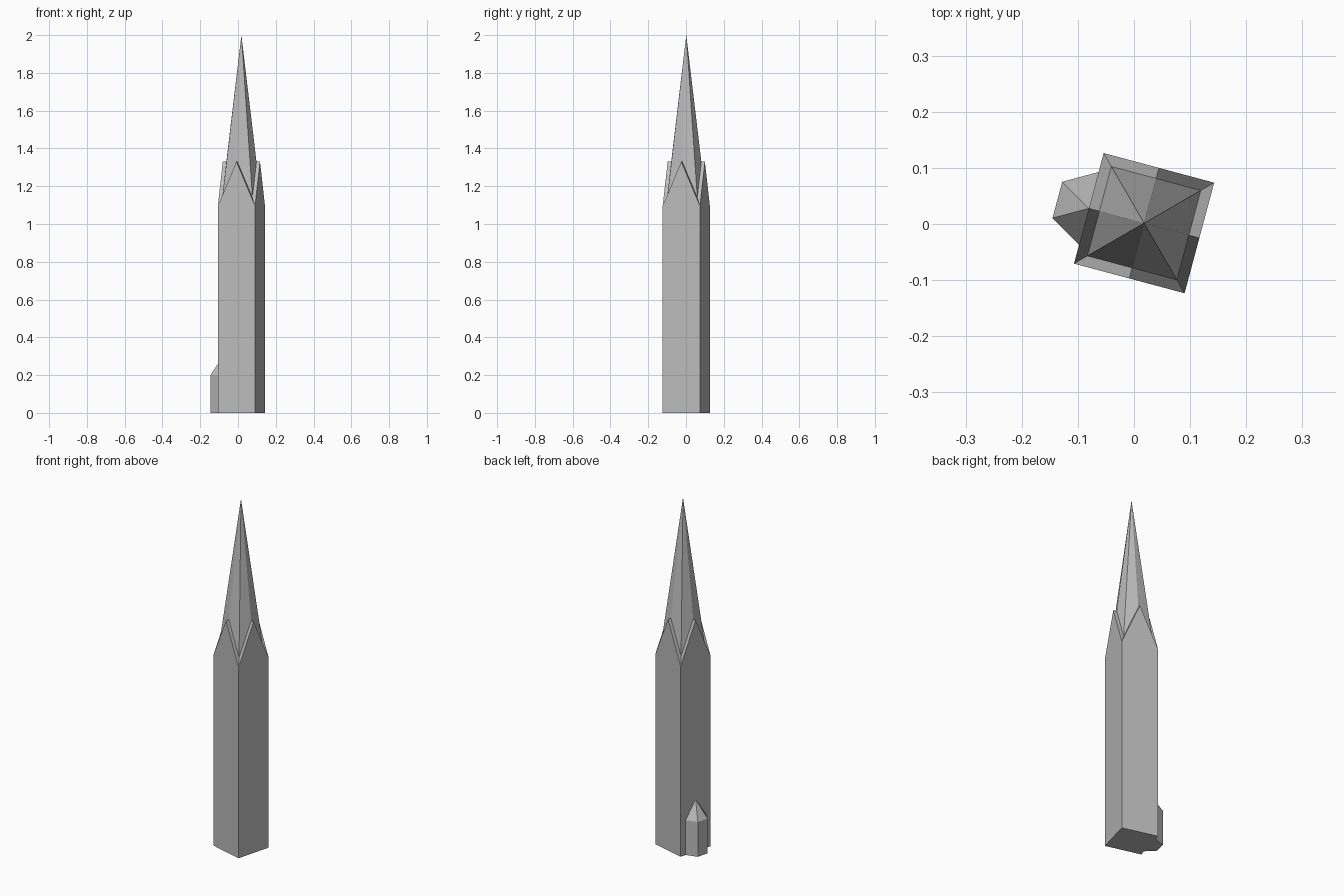
import bpy, bmesh
from math import radians, sin, cos
from mathutils import Matrix, Vector

if "Cube" in bpy.data.objects:
    bpy.data.objects.remove(bpy.data.objects["Cube"], do_unlink=True)

stone = bpy.data.materials.new("grey stone")
stone.use_nodes = True
GREY = (0.5, 0.5, 0.5, 1)
stone.diffuse_color = GREY
stone.node_tree.nodes["Principled BSDF"].inputs["Base Color"].default_value = GREY

HALF, EAVE, PEAK, APEX = 0.102, 1.095, 1.33, 2.0
INNER = 0.0825
VALLEY = EAVE + (PEAK - EAVE) * (1 - INNER / HALF)
PLACE = Matrix.Translation((0.018, 0.0015, 0)) @ Matrix.Rotation(radians(-15), 4, 'Z')


def build(name, faces):
    """Make an object from lists of corner points, welding shared corners."""
    bm = bmesh.new()
    for f in faces:
        bm.faces.new([bm.verts.new(p) for p in f])
    bmesh.ops.remove_doubles(bm, verts=bm.verts, dist=1e-5)
    bmesh.ops.recalc_face_normals(bm, faces=bm.faces)
    mesh = bpy.data.meshes.new(name)
    bm.to_mesh(mesh)
    bm.free()
    mesh.materials.append(stone)
    ob = bpy.data.objects.new(name, mesh)
    ob.matrix_world = PLACE
    bpy.context.collection.objects.link(ob)
    return ob


def four_sides(faces):
    """Repeat faces around the four sides of the tower."""
    return [[Matrix.Rotation(radians(90 * i), 3, 'Z') @ Vector(p) for p in f]
            for i in range(4) for f in faces]


# Square shaft with a gable on each side, and the narrow roofs behind the gables
h, n = HALF, INNER
peak, ridge, apex = (0, -h, PEAK), (0, -n, PEAK), (0, 0, APEX)
wall = [(-h, -h, 0), (h, -h, 0), (h, -h, EAVE), peak, (-h, -h, EAVE)]
roofs = [[peak, ridge, (s * n, -n, VALLEY), (s * h, -h, EAVE)] for s in (-1, 1)]
base = [(-h, -h, 0), (-h, h, 0), (h, h, 0), (h, -h, 0)]

# Eight-sided spire rising from the gable roofs
spire = [[apex, ridge, (s * n, -n, VALLEY)] for s in (-1, 1)]
build("tower_and_spire", four_sides([wall] + roofs + spire) + [base])

# Hexagonal stair turret centred on the side wall, with a pointed roof
R, TOP, TIP = 0.067, 0.2, 0.3
ring = [(-h + R * cos(radians(30 + 60 * i)), R * sin(radians(30 + 60 * i)))
        for i in range(6)]
turret = [[(x, y, 0) for x, y in ring]]
for a, b in zip(ring, ring[1:] + ring[:1]):
    turret.append([(*a, 0), (*b, 0), (*b, TOP), (*a, TOP)])
    turret.append([(*a, TOP), (*b, TOP), (-h, 0, TIP)])
build("stair_turret", turret)
